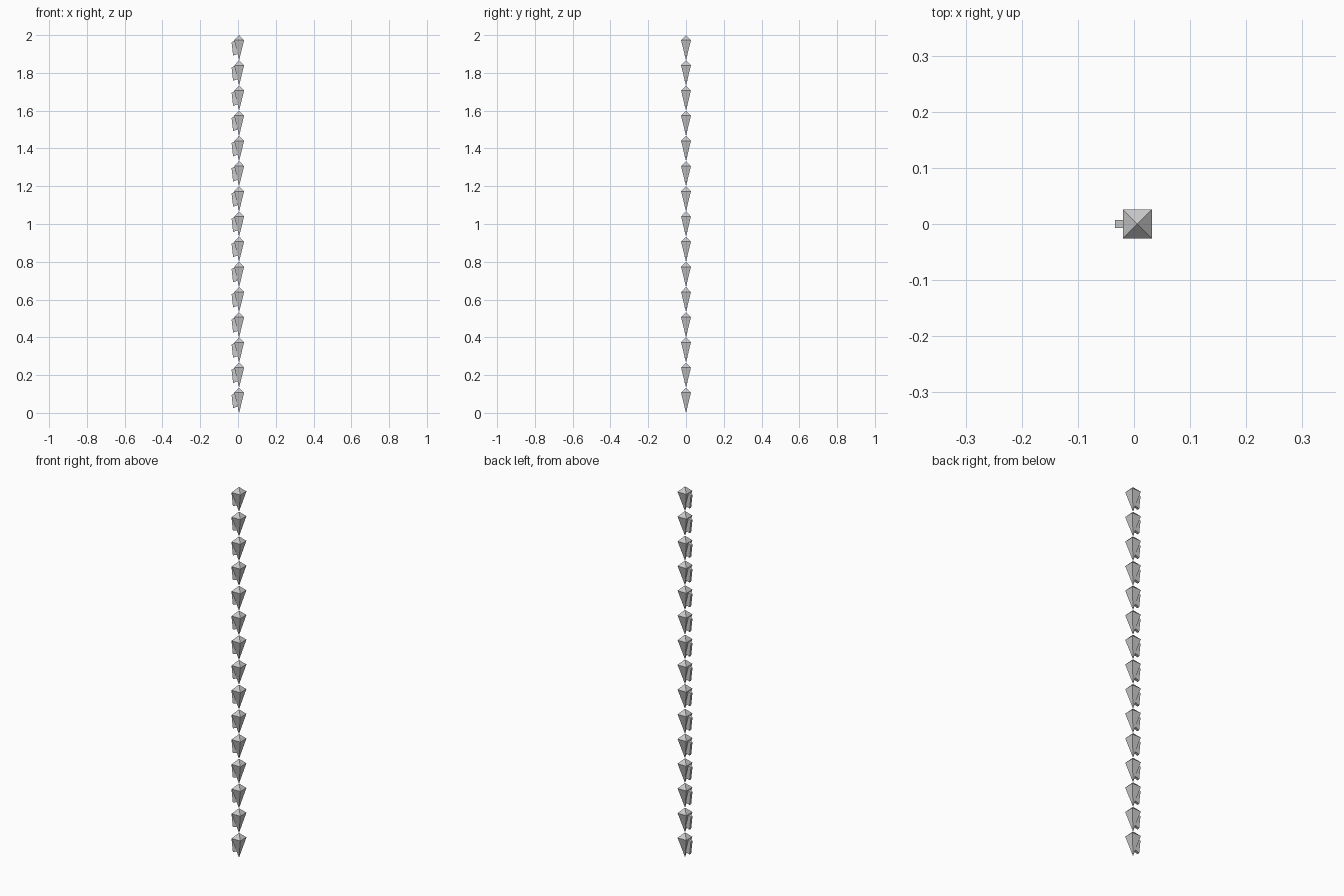
import bpy, bmesh

if "Cube" in bpy.data.objects:
    bpy.data.objects.remove(bpy.data.objects["Cube"])

COUNT = 15
PITCH = 2.0 / COUNT      # length of one link
HALF = 0.026             # half width of a link at its shoulder
CX = 0.006               # links sit slightly right of centre
SHOULDER = PITCH * 0.8   # height of the widest ring


def stacked(name, bm):
    """Turn one bmesh part into an object repeated up the chain."""
    bmesh.ops.recalc_face_normals(bm, faces=bm.faces[:])
    mesh = bpy.data.meshes.new(name)
    bm.to_mesh(mesh)
    bm.free()
    obj = bpy.data.objects.new(name, mesh)
    bpy.context.collection.objects.link(obj)
    arr = obj.modifiers.new("stack", 'ARRAY')
    arr.count = COUNT
    arr.use_relative_offset = False
    arr.use_constant_offset = True
    arr.constant_offset_displace = (0, 0, PITCH)
    return obj


# Links: square bipyramids with a long lower taper and a short cap
bm = bmesh.new()
ring = [bm.verts.new((CX + sx * HALF, sy * HALF, SHOULDER))
        for sx, sy in ((-1, -1), (1, -1), (1, 1), (-1, 1))]
tips = [bm.verts.new((CX, 0, z)) for z in (0, PITCH)]
for tip in tips:
    for i in range(4):
        bm.faces.new((ring[i], ring[(i + 1) % 4], tip))
stacked("chain_links", bm)

# Fins: slim tilted blocks on the left face of every link
bm = bmesh.new()
profile = [(-0.034, 0.095), (-0.026, 0.025), (-0.003, 0.033), (-0.013, 0.107)]
face = bm.faces.new([bm.verts.new((x, -0.007, z)) for x, z in profile])
ext = bmesh.ops.extrude_face_region(bm, geom=[face], use_keep_orig=True)
new = [g for g in ext["geom"] if isinstance(g, bmesh.types.BMVert)]
bmesh.ops.translate(bm, verts=new, vec=(0, 0.014, 0))
stacked("side_fins", bm)
